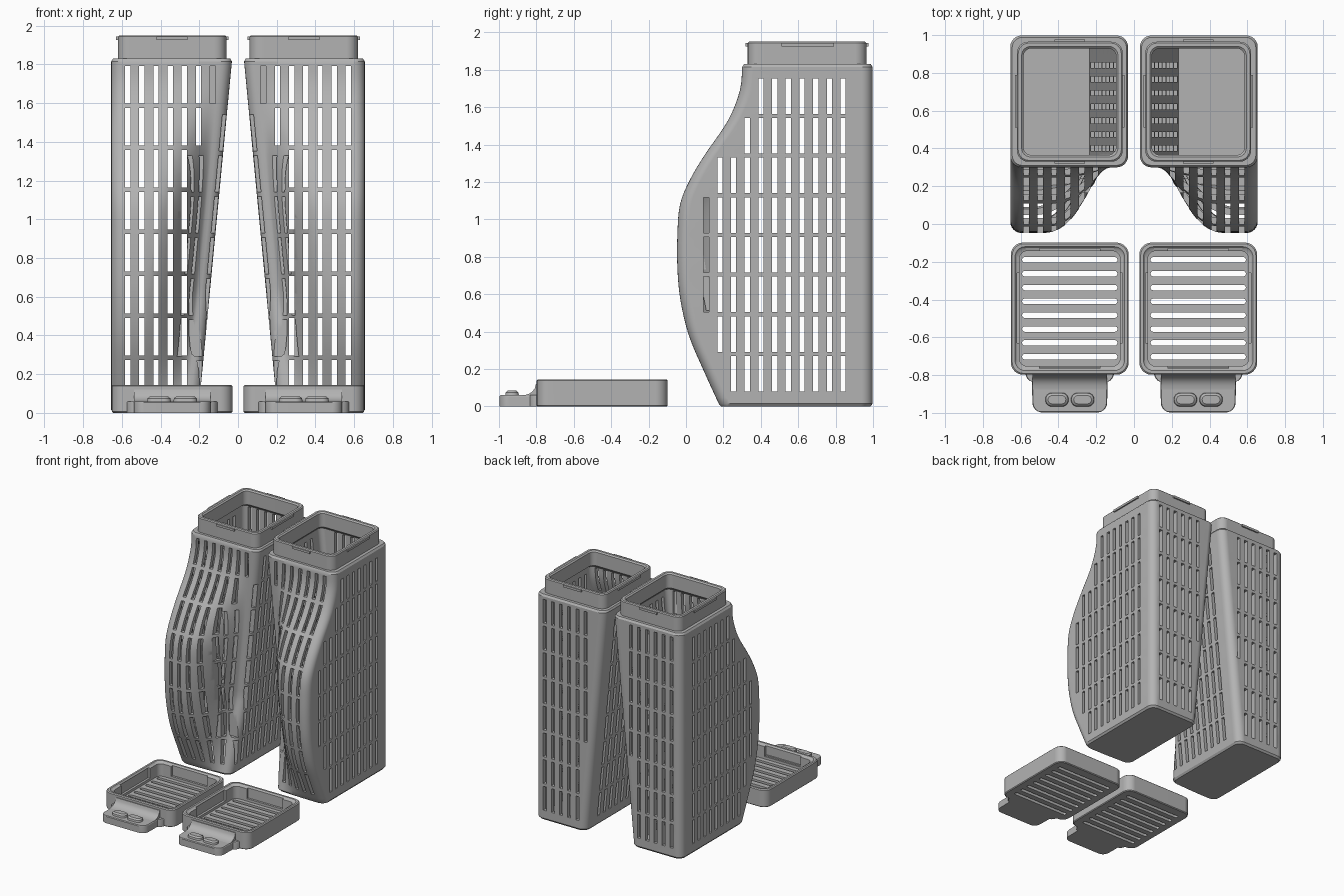
import bpy, bmesh, math
from mathutils import Matrix

if "Cube" in bpy.data.objects:
    bpy.data.objects.remove(bpy.data.objects["Cube"], do_unlink=True)

GREY = (0.45, 0.45, 0.45, 1)
plastic = bpy.data.materials.new("grey_plastic")
plastic.use_nodes = True
plastic.diffuse_color = GREY
plastic.node_tree.nodes["Principled BSDF"].inputs["Base Color"].default_value = GREY


# ---------- helpers ----------
def arc(cx, cy, r, start, n=6):
    return [(cx + r * math.cos(math.radians(start + 90 * i / n)),
             cy + r * math.sin(math.radians(start + 90 * i / n))) for i in range(n + 1)]


def rounded_rect(x0, x1, y0, y1, r):
    return (arc(x1 - r, y0 + r, r, -90) + arc(x1 - r, y1 - r, r, 0)
            + arc(x0 + r, y1 - r, r, 90) + arc(x0 + r, y0 + r, r, 180))


def section(xi, xo, yf, yb, back, r):
    """Rounded box whose inner front corner swells from yb out to yf."""
    pts = (arc(xo - r, yf + r, r, -90) + arc(xo - r, back - r, r, 0)
           + arc(xi + r, back - r, r, 90) + arc(xi + r, yb + r, r, 180))
    sx, drop = xi + r, yb - yf
    ctrl = [(sx, yb), (sx + .06, yb - .08 * drop), (sx + .12, yf), (sx + .29, yf)]
    n = 14
    for i in range(1, n + 1):
        t = i / n
        w = [(1 - t) ** 3, 3 * t * (1 - t) ** 2, 3 * t * t * (1 - t), t ** 3]
        pts.append(tuple(sum(k * c[a] for k, c in zip(w, ctrl)) for a in (0, 1)))
    return pts


def add_loft(bm, rings):
    """Skin a list of (outline, z) rings and cap both ends."""
    loops = [[bm.verts.new((x, y, z)) for x, y in outline] for outline, z in rings]
    n = len(loops[0])
    for a, b in zip(loops, loops[1:]):
        for i in range(n):
            j = (i + 1) % n
            bm.faces.new((a[i], a[j], b[j], b[i]))
    bm.faces.new(loops[0][::-1])
    bm.faces.new(loops[-1])


def add_box(bm, x0, x1, y0, y1, z0, z1):
    m = (Matrix.Translation(((x0 + x1) / 2, (y0 + y1) / 2, (z0 + z1) / 2))
         @ Matrix.Diagonal((x1 - x0, y1 - y0, z1 - z0, 1)))
    bmesh.ops.create_cube(bm, size=1, matrix=m)


def to_object(name, bm):
    bmesh.ops.recalc_face_normals(bm, faces=bm.faces)
    mesh = bpy.data.meshes.new(name)
    bm.to_mesh(mesh)
    bm.free()
    mesh.materials.append(plastic)
    obj = bpy.data.objects.new(name, mesh)
    bpy.context.collection.objects.link(obj)
    return obj


def cut(obj, bm):
    cutter = to_object("cutter", bm)
    cutter.hide_render = True
    mod = obj.modifiers.new("cut", 'BOOLEAN')
    mod.operation, mod.solver, mod.object = 'DIFFERENCE', 'EXACT', cutter
    dg = bpy.context.evaluated_depsgraph_get()
    mesh = bpy.data.meshes.new_from_object(obj.evaluated_get(dg))
    obj.modifiers.clear()
    obj.data = mesh
    bpy.data.objects.remove(cutter, do_unlink=True)


def smooth(obj):
    bpy.ops.object.select_all(action='DESELECT')
    obj.select_set(True)
    bpy.context.view_layer.objects.active = obj
    bpy.ops.object.shade_smooth_by_angle(angle=math.radians(32))
    obj.modifiers.new("normals", 'WEIGHTED_NORMAL').keep_sharp = True


def mirrored_pair(obj):
    name = obj.name
    obj.name = "left_" + name
    mesh = obj.data.copy()
    mesh.transform(Matrix.Scale(-1, 4, (1, 0, 0)))
    mesh.flip_normals()
    twin = bpy.data.objects.new("right_" + name, mesh)
    bpy.context.collection.objects.link(twin)
    smooth(obj)
    smooth(twin)


# ---------- basket shell ----------
TOP, WALL = 1.83, .033
PROFILE = [(.015, .175), (.19, .095), (.38, .015), (.57, -.03), (.74, -.046), (.92, -.046),
           (1.08, -.032), (1.21, .02), (1.345, .10), (1.53, .225), (1.69, .288), (1.815, .3)]


def catmull(points, steps):
    out = []
    pad = [points[0]] + points + [points[-1]]
    for p0, p1, p2, p3 in zip(pad, pad[1:], pad[2:], pad[3:]):
        for s in range(steps):
            t = s / steps
            out.append(tuple(.5 * (2 * b + (c - a) * t + (2 * a - 5 * b + 4 * c - d) * t * t
                                   + (3 * b - a - 3 * c + d) * t ** 3)
                             for a, b, c, d in zip(p0, p1, p2, p3)))
    return out + [points[-1]]


front_curve = catmull(PROFILE, 4)


def front_y(z):
    return min(front_curve, key=lambda p: abs(p[0] - z))[1]


def inner_x(z):
    return .205 - .175 * z / TOP


def body_ring(z, yf, inset):
    yb = max(yf, .18 + .12 * min(1, z / .6))
    return section(inner_x(z) + inset, .655 - inset, yf + inset, yb + inset,
                   .998 - inset, .06 - inset * .6), z


def collar_ring(inset, z):
    return section(.06 + inset, .62 - inset, .33 + inset, .33 + inset,
                   .965 - inset, .06 - inset * .5), z


rings = [(body_ring(.015, .175, .012)[0], 0)]
rings += [body_ring(z, y, 0) for z, y in front_curve]
rings += [(body_ring(TOP, .3, .01)[0], TOP)]
rings += [collar_ring(0, TOP), collar_ring(0, 1.943), collar_ring(.007, 1.95),
          collar_ring(.025, 1.95), collar_ring(.035, 1.94), collar_ring(.035, TOP)]
rings += [body_ring(1.80, .3, WALL)]
rings += [body_ring(z, y, WALL) for z, y in reversed(front_curve) if .05 < z < 1.79]
rings += [body_ring(.03, .168, WALL)]
bm = bmesh.new()
add_loft(bm, rings)
basket = to_object("basket", bm)

# side slots, following the curved front
PITCH, HALF = .0732, .014
bm = bmesh.new()
for col in range(11):
    y = .108 + PITCH * col
    for row in range(8):
        z0 = .08 + .212 * row
        z1 = z0 + .19
        if y - HALF > max(front_y(z0), front_y(z1)) + .044:
            add_box(bm, .56 if col == 0 else -.1, .8, y - HALF, y + HALF, z0, z1)
cut(basket, bm)

# front and back slots
bm = bmesh.new()
for col in range(7):
    x = .57 - .0732 * col
    for row in range(8):
        z0 = .08 + .217 * row
        z1 = z0 + .193
        if col < 5 or (col == 5 and row > 5):
            add_box(bm, x - HALF, x + HALF, -.2, 1.2, z0, z1)
        elif col == 5 and row > 2:
            add_box(bm, x - HALF, x + HALF, .8, 1.2, z0, z1)
        elif col == 6 and row == 7:
            add_box(bm, x - HALF, x + HALF, .1, .5, z0, z1)
cut(basket, bm)
mirrored_pair(basket)

# snap clips around the collar
bm = bmesh.new()
for y in (.33, .965):
    add_box(bm, .26, .42, y - .011, y + .011, 1.925, 1.943)
for x in (.06, .62):
    add_box(bm, x - .011, x + .011, .51, .79, 1.925, 1.943)
mirrored_pair(to_object("collar_clips", bm))


# ---------- lid ----------
def lid_ring(inset, z):
    return rounded_rect(.028 + inset, .652 - inset, -.798 + inset, -.098 - inset,
                        .065 - inset * .5), z


bm = bmesh.new()
add_loft(bm, [lid_ring(.006, 0), lid_ring(0, .006), lid_ring(0, .138), lid_ring(.007, .145),
              lid_ring(.022, .145), lid_ring(.03, .135), lid_ring(.045, .13), lid_ring(.045, .03)])
lid = to_object("lid", bm)

# drain slots in the lid floor and clip recesses in its walls
bm = bmesh.new()
for i in range(8):
    y = -.19 - .0732 * i
    slot = rounded_rect(.088, .592, y - .0145, y + .0145, .014)
    add_loft(bm, [(slot, -.05), (slot, .06)])
cut(lid, bm)
bm = bmesh.new()
add_box(bm, .055, .625, -.63, -.26, .05, .134)
cut(lid, bm)
bm = bmesh.new()
add_box(bm, .18, .50, -.77, -.126, .05, .134)
cut(lid, bm)
mirrored_pair(lid)

# pull tab with a swept fillet against the lid
bm = bmesh.new()
flare = [(.14 - .04 * math.sin(a), -.76 - .075 * math.cos(a))
         for a in (0, .4, .8, 1.2, math.pi / 2)]
left = arc(.195, -.945, .053, 180)
outline = left + [(.68 - x, y) for x, y in reversed(left)]
outline += [(.68 - x, y) for x, y in flare] + flare[::-1]
add_loft(bm, [(outline, 0), (outline, .054), ([(.34 + (x - .34) * .98, max(y, -.993))
                                              for x, y in outline], .06)])
sweep = [(-.78, .03), (-.875, .03), (-.875, .06)]
sweep += [(-.875 + .072 * math.sin(a), .12 - .06 * math.cos(a))
          for a in (.3, .6, .9, 1.2, math.pi / 2)] + [(-.78, .12)]
ends = [[bm.verts.new((x, y, z)) for y, z in sweep] for x in (.142, .538)]
for i in range(len(sweep)):
    j = (i + 1) % len(sweep)
    bm.faces.new((ends[0][i], ends[0][j], ends[1][j], ends[1][i]))
bm.faces.new(ends[0])
bm.faces.new(ends[1])
mirrored_pair(to_object("pull_tab", bm))

# finger grips on the tab
bm = bmesh.new()
for x in (.272, .408):
    pill = [rounded_rect(x - .063 + d, x + .063 - d, -.968 + d, -.892 - d, .036 - d * .9)
            for d in (0, .004, .016)]
    add_loft(bm, list(zip(pill, (.05, .075, .085))))
mirrored_pair(to_object("finger_grips", bm))
